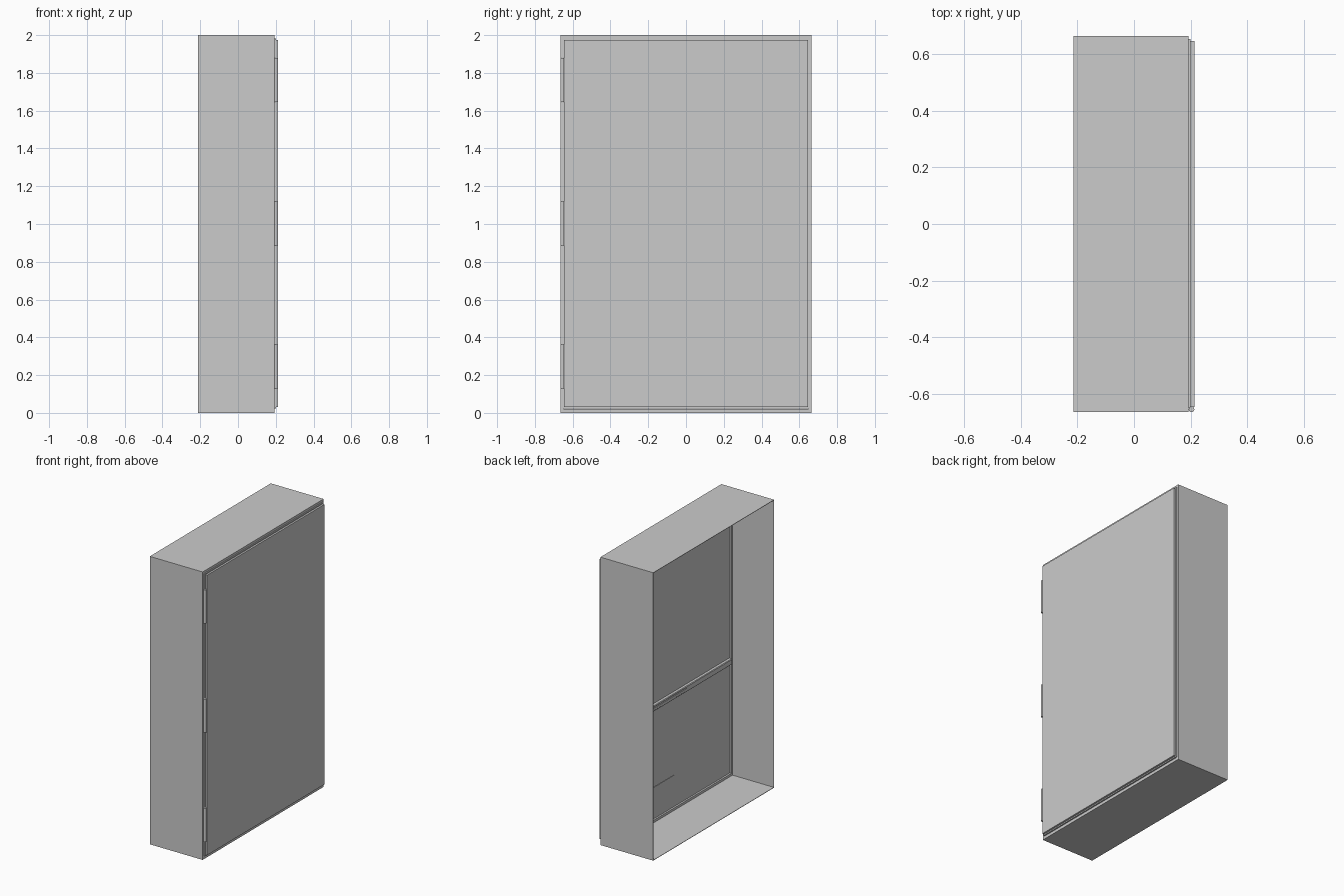
import bpy, bmesh, math

if "Cube" in bpy.data.objects:
    bpy.data.objects.remove(bpy.data.objects["Cube"])


def mesh_object(name, bm):
    bmesh.ops.recalc_face_normals(bm, faces=bm.faces)
    me = bpy.data.meshes.new(name)
    bm.to_mesh(me)
    bm.free()
    ob = bpy.data.objects.new(name, me)
    bpy.context.collection.objects.link(ob)
    return ob


def box(name, x0, x1, y0, y1, z0, z1, bevel=0.0):
    bm = bmesh.new()
    bmesh.ops.create_cube(bm, size=1)
    for v in bm.verts:
        v.co = ((x0 + x1) / 2 + v.co.x * (x1 - x0),
                (y0 + y1) / 2 + v.co.y * (y1 - y0),
                (z0 + z1) / 2 + v.co.z * (z1 - z0))
    if bevel:
        bmesh.ops.bevel(bm, geom=bm.edges[:], offset=bevel, segments=1, affect='EDGES')
    return mesh_object(name, bm)


def ring(name, x0, x1, outer, inner):
    """Rectangular tube along x; outer and inner are (y0, y1, z0, z1)."""
    bm = bmesh.new()
    loops = []
    for x, (y0, y1, z0, z1) in ((x0, outer), (x1, outer), (x1, inner), (x0, inner)):
        loops.append([bm.verts.new((x, y, z))
                      for y, z in ((y0, z0), (y1, z0), (y1, z1), (y0, z1))])
    for i in range(4):
        a, b = loops[i], loops[(i + 1) % 4]
        for k in range(4):
            n = (k + 1) % 4
            bm.faces.new((a[k], a[n], b[n], b[k]))
    return mesh_object(name, bm)


# Deep wall lining, open at the -x side
ring("frame_lining", -0.213, 0.193, (-0.664, 0.664, 0, 2), (-0.661, 0.661, 0.003, 1.997))

# Door stop around the leaf
ring("door_stop", 0.105, 0.193, (-0.661, 0.661, 0.003, 1.997), (-0.648, 0.648, 0.02, 1.983))

# Door leaf with its stepped outer face
box("door_leaf", 0.115, 0.200, -0.648, 0.653, 0.022, 1.983)
box("door_face", 0.199, 0.213, -0.645, 0.645, 0.030, 1.975)

# Push bar across the inner face, with raised pad
box("push_bar", 0.090, 0.116, -0.640, 0.640, 0.785, 0.825, 0.004)
box("push_pad", 0.086, 0.092, -0.13, 0.55, 0.795, 0.815, 0.002)

# Thin trim low on the inner face
box("lower_trim", 0.112, 0.116, -0.03, 0.60, 0.238, 0.242)

# Three hinge barrels
for i, z in enumerate((0.245, 1.003, 1.762)):
    bpy.ops.mesh.primitive_cylinder_add(vertices=16, radius=0.010, depth=0.232,
                                        location=(0.203, -0.654, z))
    hinge = bpy.context.object
    hinge.name = f"hinge_{i + 1}"
    bpy.ops.object.shade_smooth_by_angle(angle=math.radians(40))
